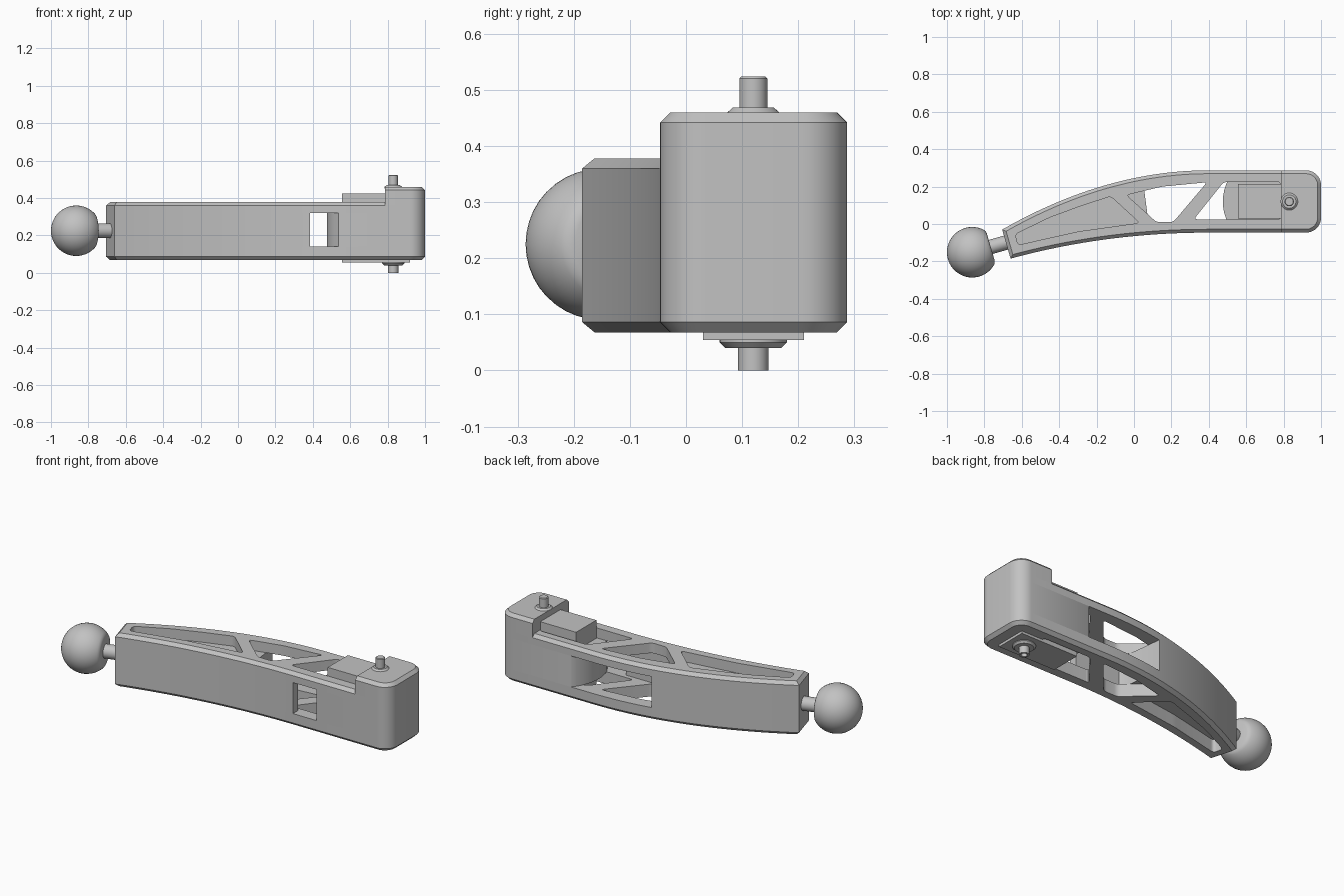
import bpy, bmesh, math
from mathutils import Vector, Matrix
from mathutils.geometry import tessellate_polygon

cube = bpy.data.objects.get("Cube")
if cube:
    bpy.data.objects.remove(cube, do_unlink=True)

GREY = (0.54, 0.54, 0.54, 1)
mat = bpy.data.materials.new("light_grey")
mat.use_nodes = True
mat.diffuse_color = GREY
mat.node_tree.nodes["Principled BSDF"].inputs["Base Color"].default_value = GREY


def finish(name, bm):
    bmesh.ops.recalc_face_normals(bm, faces=bm.faces[:])
    mesh = bpy.data.meshes.new(name)
    bm.to_mesh(mesh)
    bm.free()
    obj = bpy.data.objects.new(name, mesh)
    bpy.context.collection.objects.link(obj)
    mesh.materials.append(mat)
    bpy.ops.object.select_all(action='DESELECT')
    obj.select_set(True)
    bpy.context.view_layer.objects.active = obj
    bpy.ops.object.shade_smooth_by_angle(angle=math.radians(30))
    return obj


def ring(bm, pts, z):
    return [bm.verts.new((x, y, z)) for x, y in pts]


def bridge(bm, low, high):
    for i in range(len(low)):
        bm.faces.new((low[i - 1], low[i], high[i], high[i - 1]))


def fill(bm, rings):
    """Flat cap with holes: the first ring is the rim."""
    verts = [v for r in rings for v in r]
    for tri in tessellate_polygon([[v.co for v in r] for r in rings]):
        bm.faces.new([verts[i] for i in tri])


def prism(name, pts, z0, z1):
    bm = bmesh.new()
    low, high = ring(bm, pts, z0), ring(bm, pts, z1)
    bridge(bm, low, high)
    bm.faces.new(low)
    bm.faces.new(high)
    return finish(name, bm)


def box(name, x0, x1, y0, y1, z0, z1):
    return prism(name, [(x0, y0), (x1, y0), (x1, y1), (x0, y1)], z0, z1)


def inset(pts, d):
    """Move a counter-clockwise outline inwards by d."""
    result = []
    for i, p in enumerate(pts):
        a, b, c = Vector(pts[i - 1]), Vector(p), Vector(pts[(i + 1) % len(pts)])
        u, v = (b - a).normalized(), (c - b).normalized()
        n1, n2 = Vector((-u.y, u.x)), Vector((-v.y, v.x))
        result.append(tuple(b + (n1 + n2) * d / (1 + n1.dot(n2))))
    return result


def skin(name, z_inner, z_cap, holes):
    """Outer layer of the beam with chamfered rim and open pockets."""
    bm = bmesh.new()
    z_rim = z_cap + math.copysign(CHAMFER, z_inner - z_cap)
    inner, rim = ring(bm, outline, z_inner), ring(bm, outline, z_rim)
    cap = ring(bm, inset(outline, CHAMFER), z_cap)
    bridge(bm, inner, rim)
    bridge(bm, rim, cap)
    hole_in = [ring(bm, h, z_inner) for h in holes]
    hole_out = [ring(bm, h, z_cap) for h in holes]
    for low, high in zip(hole_in, hole_out):
        bridge(bm, low, high)
    fill(bm, [inner] + hole_in)
    fill(bm, [cap] + hole_out)
    return finish(name, bm)


def lathe(name, profile, origin, turn=None, steps=40):
    """Spin (radius, height) points around the local z axis."""
    bm = bmesh.new()
    verts = [bm.verts.new((r, 0, h)) for r, h in profile]
    edges = [bm.edges.new(pair) for pair in zip(verts, verts[1:])]
    bmesh.ops.spin(bm, geom=verts + edges, cent=(0, 0, 0), axis=(0, 0, 1),
                   angle=math.tau, steps=steps)
    bmesh.ops.remove_doubles(bm, verts=bm.verts[:], dist=0.0002)
    obj = finish(name, bm)
    obj.matrix_world = Matrix.Translation(origin) @ (turn or Matrix())
    return obj


def bezier(a, b, c, n=24):
    a, b, c = Vector(a), Vector(b), Vector(c)
    return [tuple(a * (1 - t) ** 2 + b * 2 * t * (1 - t) + c * t * t)
            for t in [i / n for i in range(n + 1)]]


def rounded(pts, d=0.02):
    """Replace each corner by a small curve."""
    result = []
    for i, p in enumerate(pts):
        b = Vector(p)
        a, c = Vector(pts[i - 1]), Vector(pts[(i + 1) % len(pts)])
        result += bezier(b + (a - b).normalized() * d, b, b + (c - b).normalized() * d, 5)
    return result


def arc(cx, cy, r, start, end, n=12):
    angles = [math.radians(start + (end - start) * i / n) for i in range(n + 1)]
    return [(cx + r * math.cos(a), cy + r * math.sin(a)) for a in angles]


FRONT, BACK = -0.046, 0.287
BOTTOM, TOP, HEAD_TOP, HEAD_X = 0.068, 0.378, 0.46, 0.785
FLOOR_LOW, FLOOR_HIGH = 0.14, 0.32
CHAMFER, R = 0.018, 0.08

# Plan of the curved beam, counter-clockwise
nose = arc(1 - R, FRONT + R, R, -90, 0) + arc(1 - R, BACK - R, R, 0, 90)
front_curve = bezier((-0.66, -0.185), (-0.15, FRONT), (0.4, FRONT))
back_curve = bezier((0.4, BACK), (-0.15, BACK), (-0.705, -0.03))
outline = front_curve + nose + back_curve

# Pocketed upper and lower layers
pockets = [rounded(p) for p in (
    [(-0.635, -0.055), (-0.45, 0.035), (-0.3, 0.09), (-0.125, 0.148),
     (0.03, 0.006), (-0.3, -0.04), (-0.62, -0.112)],
    [(-0.04, 0.155), (0.15, 0.2), (0.39, 0.223), (0.21, 0.01), (0.12, 0.01)],
    [(0.32, 0.025), (HEAD_X, 0.025), (HEAD_X, 0.225), (0.48, 0.225)])]
skin("beam_top", FLOOR_HIGH, TOP, pockets)
skin("beam_bottom", FLOOR_LOW, BOTTOM, pockets)

# Core, split by the side opening
core_left = (front_curve[:-1] + [(0.385, FRONT), (0.385, 0.0), (0.1, 0.0), (0.072, 0.05),
                                 (0.045, 0.254)] + [p for p in back_curve if p[0] < 0.04])
prism("beam_core_left", core_left, FLOOR_LOW, FLOOR_HIGH)
core_right = ([(0.537, FRONT)] + nose + [(0.542, BACK)]
              + arc(0.725, 0.12, 0.25, 139, 220))
prism("beam_core_right", core_right, FLOOR_LOW, FLOOR_HIGH)

# Raised head block at the pivot end, chamfered on its outer sides
head_plan = [(HEAD_X, FRONT)] + nose + [(HEAD_X, BACK)]
head_cap = [(max(x, HEAD_X), y) for x, y in inset(head_plan, CHAMFER)]
head_cap[0], head_cap[-1] = (HEAD_X, FRONT + CHAMFER), (HEAD_X, BACK - CHAMFER)
bm = bmesh.new()
levels = [ring(bm, head_plan, TOP - CHAMFER), ring(bm, head_plan, HEAD_TOP - CHAMFER),
          ring(bm, head_cap, HEAD_TOP)]
bridge(bm, levels[0], levels[1])
bridge(bm, levels[1], levels[2])
bm.faces.new(levels[0])
bm.faces.new(levels[2])
finish("head_block", bm)

# Drive unit housed in the end pocket
box("drive_box_top", 0.555, HEAD_X + 0.01, 0.03, 0.215, FLOOR_HIGH - 0.01, 0.425)
box("drive_box_bottom", 0.555, 0.92, 0.03, 0.21, 0.054, FLOOR_LOW + 0.01)

# Pivot pins and collars
PX, PY = 0.83, 0.12
lathe("top_collar", [(0, -0.01), (0.046, -0.01), (0.046, 0), (0.036, 0.009), (0, 0.009)],
      (PX, PY, HEAD_TOP))
lathe("top_pin", [(0, 0), (0.025, 0), (0.025, 0.06), (0.021, 0.064), (0, 0.064)],
      (PX, PY, HEAD_TOP))
lathe("bottom_collar", [(0, 0.02), (0.06, 0.02), (0.06, 0.01), (0.05, 0), (0, 0)],
      (PX, PY, 0.04))
lathe("bottom_pin", [(0, 0.06), (0.027, 0.06), (0.027, 0), (0.016, 0), (0.016, 0.03), (0, 0.03)],
      (PX, PY, 0))

# Ball joint, with a flat face towards the stem
tilt = Matrix.Rotation(math.radians(16), 4, 'Z') @ Matrix.Rotation(math.radians(90), 4, 'Y')
ball_at = (-0.865, -0.151, 0.225)
BALL = 0.135
ball = [(BALL * math.sin(a), -BALL * math.cos(a))
        for a in [math.radians(132) * i / 24 for i in range(25)]]
lathe("joint_ball", ball + [(0.092, 0.098), (0.078, 0.103), (0, 0.103)], ball_at, tilt)
lathe("joint_stem", [(0, 0), (0.039, 0), (0.039, 0.22), (0, 0.22)], ball_at, tilt)
